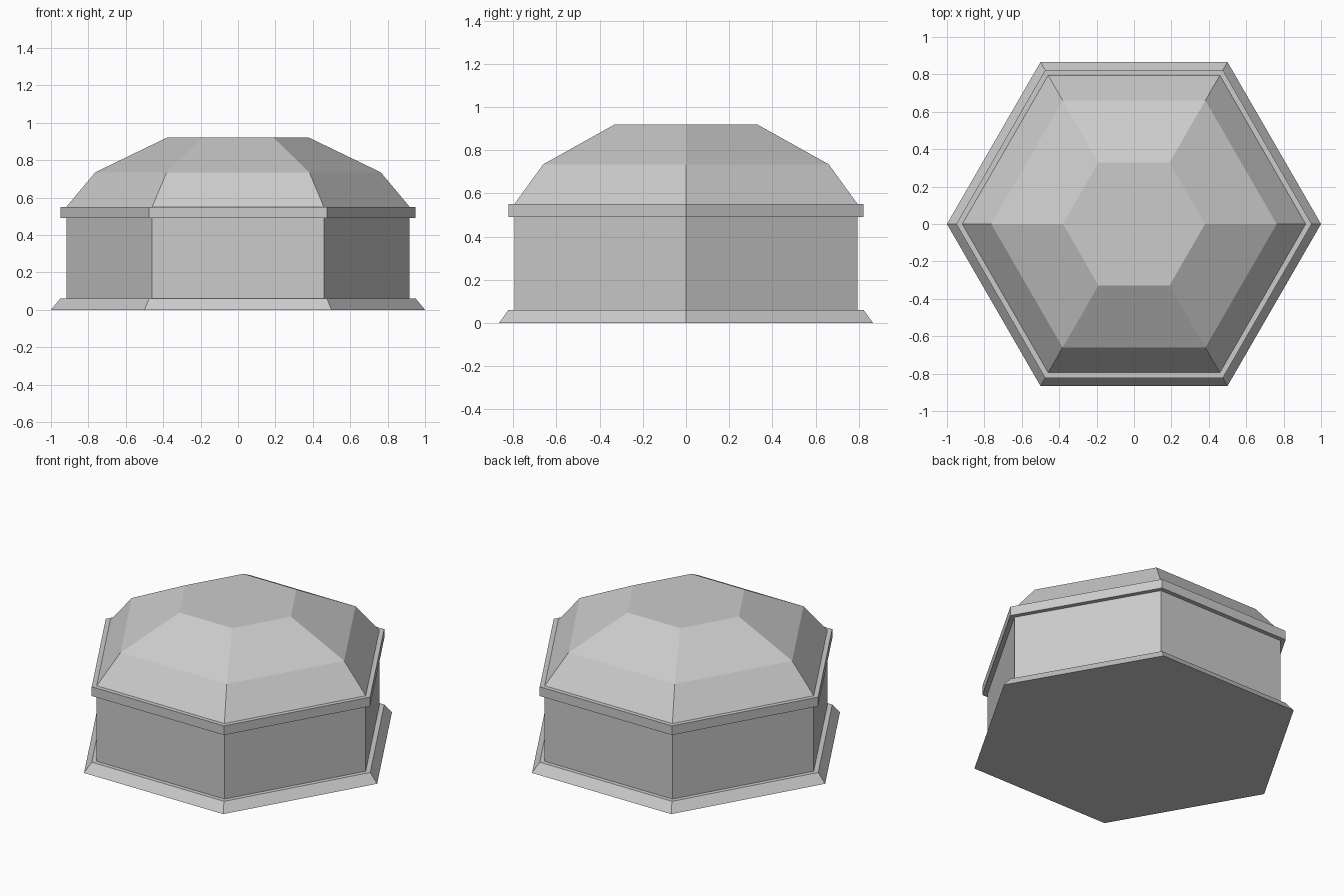
import bpy, bmesh
from math import cos, sin, pi

if "Cube" in bpy.data.objects:
    bpy.data.objects.remove(bpy.data.objects["Cube"])

SIDES = 6


def hex_part(name, profile):
    """Closed hexagonal solid from (corner radius, height) pairs, bottom to top."""
    bm = bmesh.new()
    rings = [[bm.verts.new((r * cos(2 * pi * i / SIDES), r * sin(2 * pi * i / SIDES), z))
              for i in range(SIDES)] for r, z in profile]
    bm.faces.new(rings[0][::-1])
    bm.faces.new(rings[-1])
    for low, high in zip(rings, rings[1:]):
        for i in range(SIDES):
            j = (i + 1) % SIDES
            bm.faces.new((low[i], low[j], high[j], high[i]))
    mesh = bpy.data.meshes.new(name)
    bm.to_mesh(mesh)
    bm.free()
    obj = bpy.data.objects.new(name, mesh)
    bpy.context.collection.objects.link(obj)
    return obj


# Flared foot and straight walls, one continuous shell
hex_part("base_and_walls", [(1.0, 0.0), (0.95, 0.06), (0.918, 0.06), (0.918, 0.49)])

# Overhanging collar and stepped dome roof
hex_part("collar_and_roof", [(0.918, 0.49), (0.95, 0.49), (0.95, 0.55), (0.918, 0.55),
                             (0.763, 0.735), (0.38, 0.92)])
